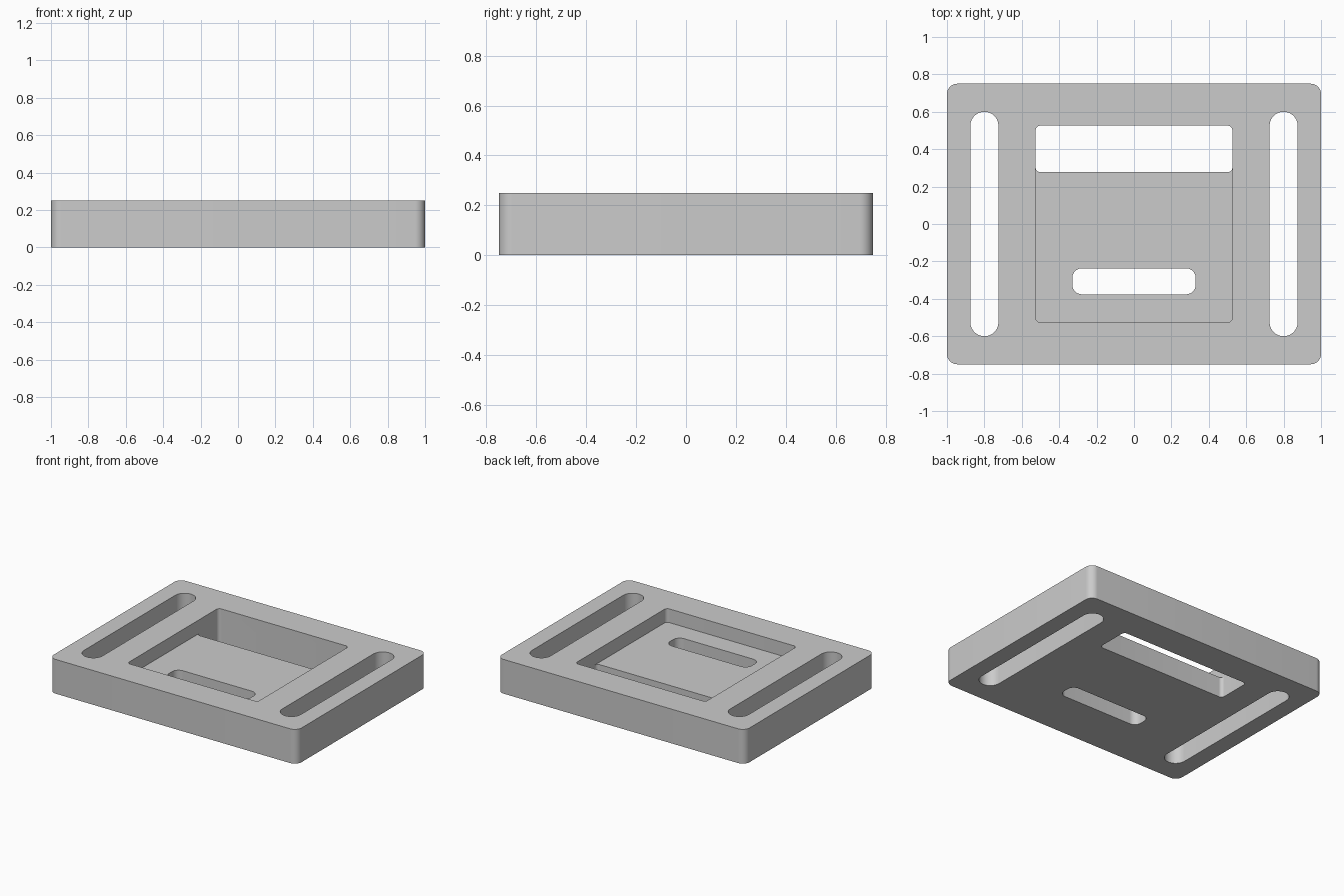
import bpy
import bmesh
from math import pi, cos, sin, radians

cube = bpy.data.objects.get("Cube")
if cube:
    bpy.data.objects.remove(cube, do_unlink=True)

HEIGHT = 0.25
POCKET_FLOOR = 0.15
ARC_STEPS = 10

grey = bpy.data.materials.new("plain grey")
grey.use_nodes = True
grey.diffuse_color = (0.6, 0.6, 0.6, 1)
grey.node_tree.nodes["Principled BSDF"].inputs["Base Color"].default_value = (0.6, 0.6, 0.6, 1)


def rounded_block(name, x0, x1, y0, y1, z0, z1, radius):
    """Upright block whose four vertical edges are rounded."""
    corners = [(x1 - radius, y1 - radius), (x0 + radius, y1 - radius),
               (x0 + radius, y0 + radius), (x1 - radius, y0 + radius)]
    bm = bmesh.new()
    outline = []
    for i, (cx, cy) in enumerate(corners):
        for s in range(ARC_STEPS + 1):
            a = (i + s / ARC_STEPS) * pi / 2
            outline.append(bm.verts.new((cx + radius * cos(a), cy + radius * sin(a), z0)))
    base = bm.faces.new(outline)
    bmesh.ops.remove_doubles(bm, verts=bm.verts[:], dist=0.0001)
    base = bm.faces[:]
    top = bmesh.ops.extrude_face_region(bm, geom=base, use_keep_orig=True)["geom"]
    for v in top:
        if isinstance(v, bmesh.types.BMVert):
            v.co.z = z1
    bmesh.ops.recalc_face_normals(bm, faces=bm.faces[:])
    mesh = bpy.data.meshes.new(name)
    bm.to_mesh(mesh)
    bm.free()
    mesh.materials.append(grey)
    obj = bpy.data.objects.new(name, mesh)
    bpy.context.collection.objects.link(obj)
    return obj


def cut(target, cutter):
    """Subtract the cutter from the target, then discard the cutter."""
    cutter.hide_render = True
    mod = target.modifiers.new("cut", 'BOOLEAN')
    mod.operation = 'DIFFERENCE'
    mod.solver = 'EXACT'
    mod.object = cutter
    bpy.ops.object.select_all(action='DESELECT')
    target.select_set(True)
    bpy.context.view_layer.objects.active = target
    bpy.ops.object.modifier_apply(modifier=mod.name)
    bpy.data.objects.remove(cutter, do_unlink=True)


# Main plate
plate = rounded_block("plate", -1, 1, -0.75, 0.75, 0, HEIGHT, 0.055)

# Long strap slots on both sides
for side in (-1, 1):
    cx = side * 0.8
    cut(plate, rounded_block("strap_slot", cx - 0.075, cx + 0.075, -0.6, 0.6, -0.1, 0.4, 0.075))

# Square pocket sunk from the top
cut(plate, rounded_block("pocket", -0.526, 0.526, -0.526, 0.526, POCKET_FLOOR, 0.4, 0.025))

# Wide opening through the back of the pocket floor
cut(plate, rounded_block("rear_opening", -0.526, 0.526, 0.277, 0.526, -0.1, 0.4, 0.025))

# Short slot through the front of the pocket floor
cut(plate, rounded_block("floor_slot", -0.33, 0.33, -0.376, -0.237, -0.1, 0.4, 0.052))

# Smooth rounded corners, crisp edges elsewhere
bpy.ops.object.select_all(action='DESELECT')
plate.select_set(True)
bpy.context.view_layer.objects.active = plate
bpy.ops.object.shade_smooth_by_angle(angle=radians(30))
